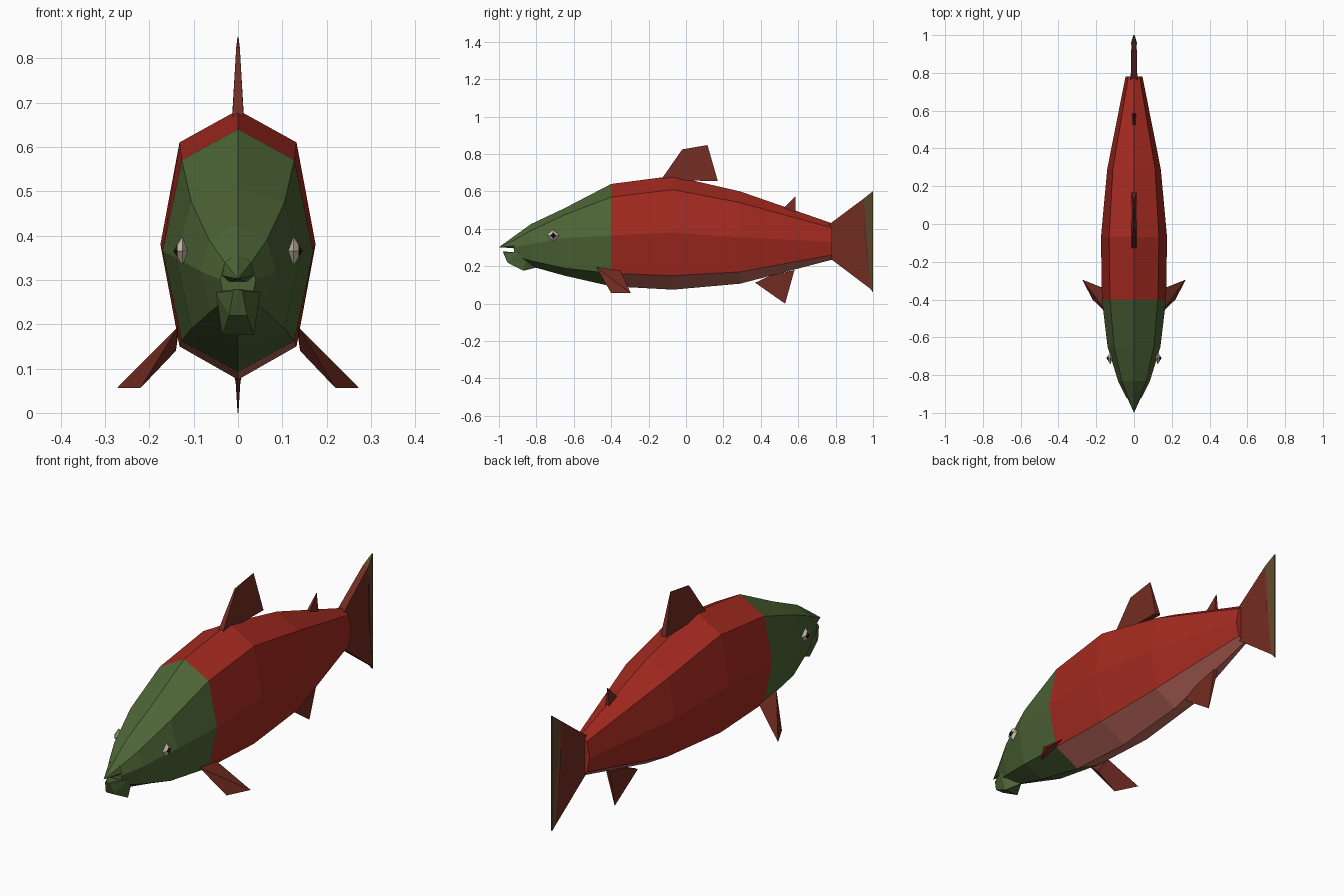
import bpy, bmesh
from mathutils import Vector

if "Cube" in bpy.data.objects:
    bpy.data.objects.remove(bpy.data.objects["Cube"])


def material(name, rgb):
    lin = [(c / 255 / 12.92 if c < 11 else ((c / 255 + 0.055) / 1.055) ** 2.4) for c in rgb]
    m = bpy.data.materials.new(name)
    m.diffuse_color = (*lin, 1)
    m.use_nodes = True
    m.node_tree.nodes["Principled BSDF"].inputs["Base Color"].default_value = m.diffuse_color
    return m


RED = material("body red", (164, 42, 32))
GREEN = material("head green", (77, 101, 54))
BELLY = material("belly pink brown", (188, 104, 91))
FIN = material("fin brown red", (115, 44, 34))
OLIVE = material("tail edge olive", (92, 72, 41))
WHITE = material("eye white", (205, 194, 174))
BLACK = material("pupil dark", (32, 24, 20))


def finish(name, bm, mats):
    bmesh.ops.recalc_face_normals(bm, faces=bm.faces)
    mesh = bpy.data.meshes.new(name)
    bm.to_mesh(mesh)
    bm.free()
    for m in mats:
        mesh.materials.append(m)
    ob = bpy.data.objects.new(name, mesh)
    bpy.context.collection.objects.link(ob)
    return ob


def hull(name, points, mat):
    bm = bmesh.new()
    for p in points:
        bm.verts.new(p)
    bmesh.ops.convex_hull(bm, input=bm.verts)
    loose = [v for v in bm.verts if not v.link_faces]
    bmesh.ops.delete(bm, geom=loose, context='VERTS')
    return finish(name, bm, [mat])


def blade(name, outline, mat):
    """Upright fin: outline of (y, z, half thickness)."""
    bm = bmesh.new()
    sides = [[bm.verts.new((s * t, y, z)) for y, z, t in outline] for s in (1, -1)]
    n = len(outline)
    bm.faces.new(sides[0])
    bm.faces.new(sides[1][::-1])
    for i in range(n):
        j = (i + 1) % n
        bm.faces.new((sides[0][i], sides[1][i], sides[1][j], sides[0][j]))
    bmesh.ops.triangulate(bm, faces=[f for f in bm.faces if len(f.verts) > 3])
    return finish(name, bm, [mat])


def diamond(centre, x, r):
    """Four points around an eye axis."""
    return [centre + Vector((x, r * a, r * b)) for a, b in ((1, 0), (-1, 0), (0, 1), (0, -1))]


# Body: eight-sided rings as (y, top, shoulder x z, middle x z, lower x z, keel)
STATIONS = [
    (-.92, .36, .03, .34, .04, .30, .03, .255, .235),
    (-.83, .425, .065, .39, .085, .32, .06, .23, .20),
    (-.65, .51, .105, .475, .14, .35, .105, .19, .15),
    (-.40, .64, .127, .57, .17, .365, .127, .162, .093),
    (-.07, .683, .132, .61, .175, .38, .132, .15, .075),
    (.29, .60, .112, .54, .142, .355, .112, .17, .107),
    (.78, .43, .03, .405, .045, .33, .03, .26, .235),
]
bm = bmesh.new()
rings = []
for y, top, sx, sz, mx, mz, lx, lz, keel in STATIONS:
    ring = [(0, top), (sx, sz), (mx, mz), (lx, lz), (0, keel), (-lx, lz), (-mx, mz), (-sx, sz)]
    rings.append([bm.verts.new((x, y, z)) for x, z in ring])
for k in range(len(rings) - 1):
    for i in range(8):
        j = (i + 1) % 8
        f = bm.faces.new((rings[k][i], rings[k][j], rings[k + 1][j], rings[k + 1][i]))
        f.material_index = 1 if k < 3 else (2 if i in (3, 4) else 0)
bm.faces.new(rings[0]).material_index = 1
bm.faces.new(rings[-1]).material_index = 0
finish("body", bm, [RED, GREEN, BELLY])

# Hooked upper beak and lower jaw
hull("upper_beak", [(0, -1, .302), (0, -.92, .36)] +
     [(s * x, -.919, z) for s in (1, -1) for x, z in ((.03, .34), (.036, .31), (.02, .296))], GREEN)
hull("lower_jaw", [(0, -.98, .28), (0, -.80, .193)] +
     [(s * x, y, z) for s in (1, -1) for x, y, z in
      ((.01, -.975, .275), (.05, -.89, .272), (.02, -.955, .22),
       (.036, -.87, .176), (.04, -.85, .24))], GREEN)

# Upright fins
blade("dorsal_fin", [(-.135, .66, .013), (-.02, .825, .004), (.115, .848, .001), (.17, .656, .014)], FIN)
blade("adipose_fin", [(.51, .50, .009), (.585, .575, .001), (.585, .49, .010)], FIN)
blade("anal_fin", [(.37, .112, .008), (.45, .15, .010), (.58, .18, .010), (.53, .0, .001)], FIN)

# Tail fan with an olive trailing edge
blade("tail_fin", [(.76, .42, .018), (.95, .562, .014), (.955, .36, .016),
                   (.985, .08, .008), (.76, .25, .018)], FIN)
blade("tail_edge", [(.95, .562, .014), (1, .602, .003), (1, .06, .003),
                    (.985, .08, .008), (.955, .36, .016)], OLIVE)

# Paired pectoral fins and faceted eyes with dark pupils
for side, s in (("left", -1), ("right", 1)):
    hull(side + "_pectoral_fin",
         [(s * x, y, z) for x, y, z in ((.135, -.48, .195), (.135, -.35, .175), (.14, -.42, .14),
                                        (.273, -.295, .056), (.22, -.40, .056))], FIN)
    c = Vector((s * .125, -.71, .365))
    hull(side + "_eye", diamond(c, 0, .033) + diamond(c, s * .011, .016) +
         [c - Vector((s * .012, 0, 0))], WHITE)
    hull(side + "_pupil", diamond(c, s * .010, .017) + [c + Vector((s * .021, 0, 0))], BLACK)
